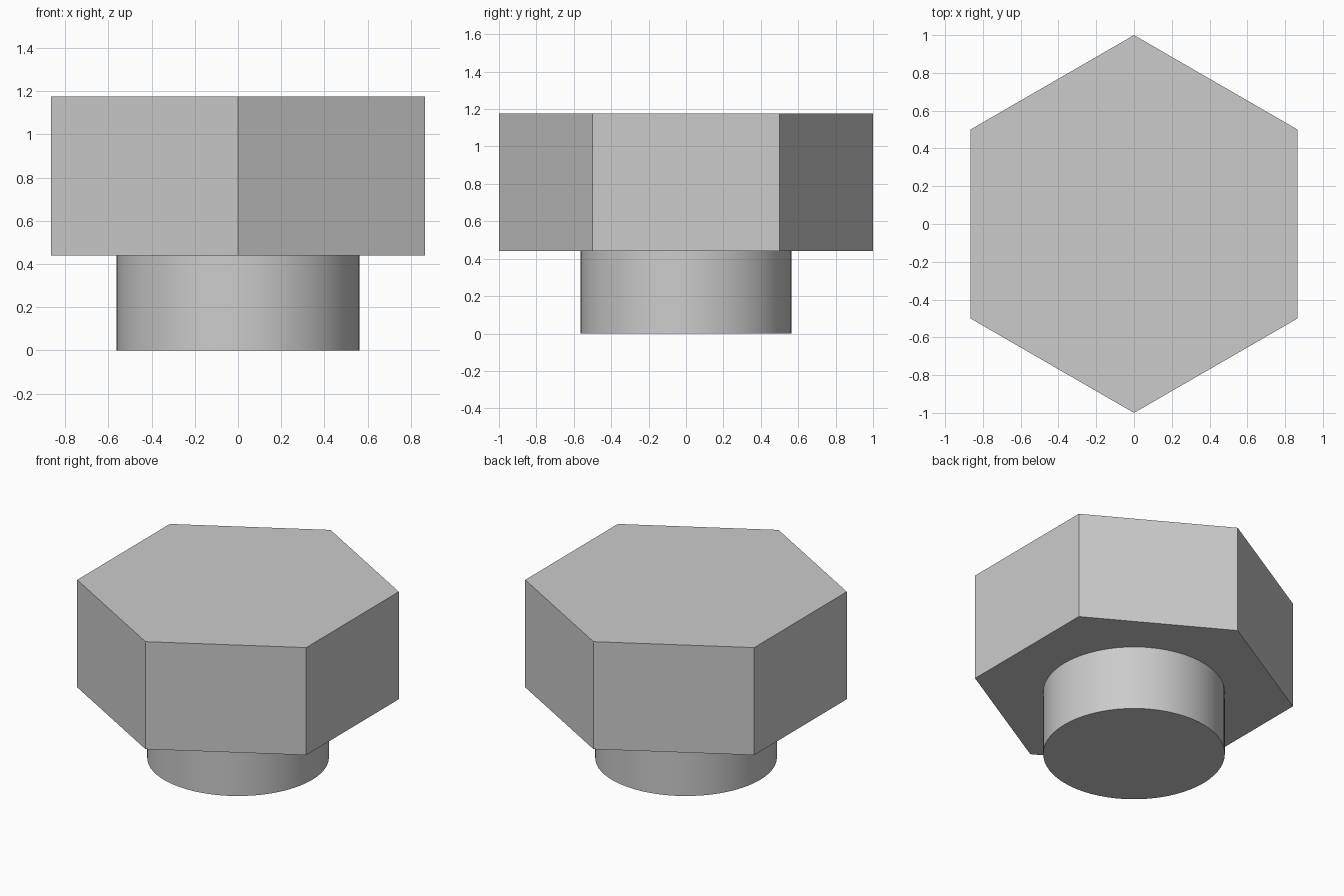
import bpy
import math

# Remove the default cube only
cube = bpy.data.objects.get("Cube")
if cube:
    bpy.data.objects.remove(cube, do_unlink=True)

# Single grey metal colour
GREY = (0.6, 0.6, 0.6, 1.0)
metal = bpy.data.materials.new("grey_metal")
metal.use_nodes = True
metal.diffuse_color = GREY
for node in metal.node_tree.nodes:
    if node.type == 'BSDF_PRINCIPLED':
        node.inputs["Base Color"].default_value = GREY


def prism(name, sides, radius, bottom, top):
    """Upright prism between two heights, first corner on +y."""
    bpy.ops.mesh.primitive_cylinder_add(
        vertices=sides, radius=radius, depth=top - bottom,
        location=(0, 0, (bottom + top) / 2))
    obj = bpy.context.object
    obj.name = obj.data.name = name
    obj.data.materials.append(metal)
    return obj


HEAD_BOTTOM = 0.44

# Hexagonal head, flat faced
prism("hex_head", 6, 1.0, HEAD_BOTTOM, 1.175)

# Round shank, smooth sides with sharp rims
prism("round_shank", 64, 0.563, 0.0, HEAD_BOTTOM)
bpy.ops.object.shade_smooth_by_angle(angle=math.radians(30))
